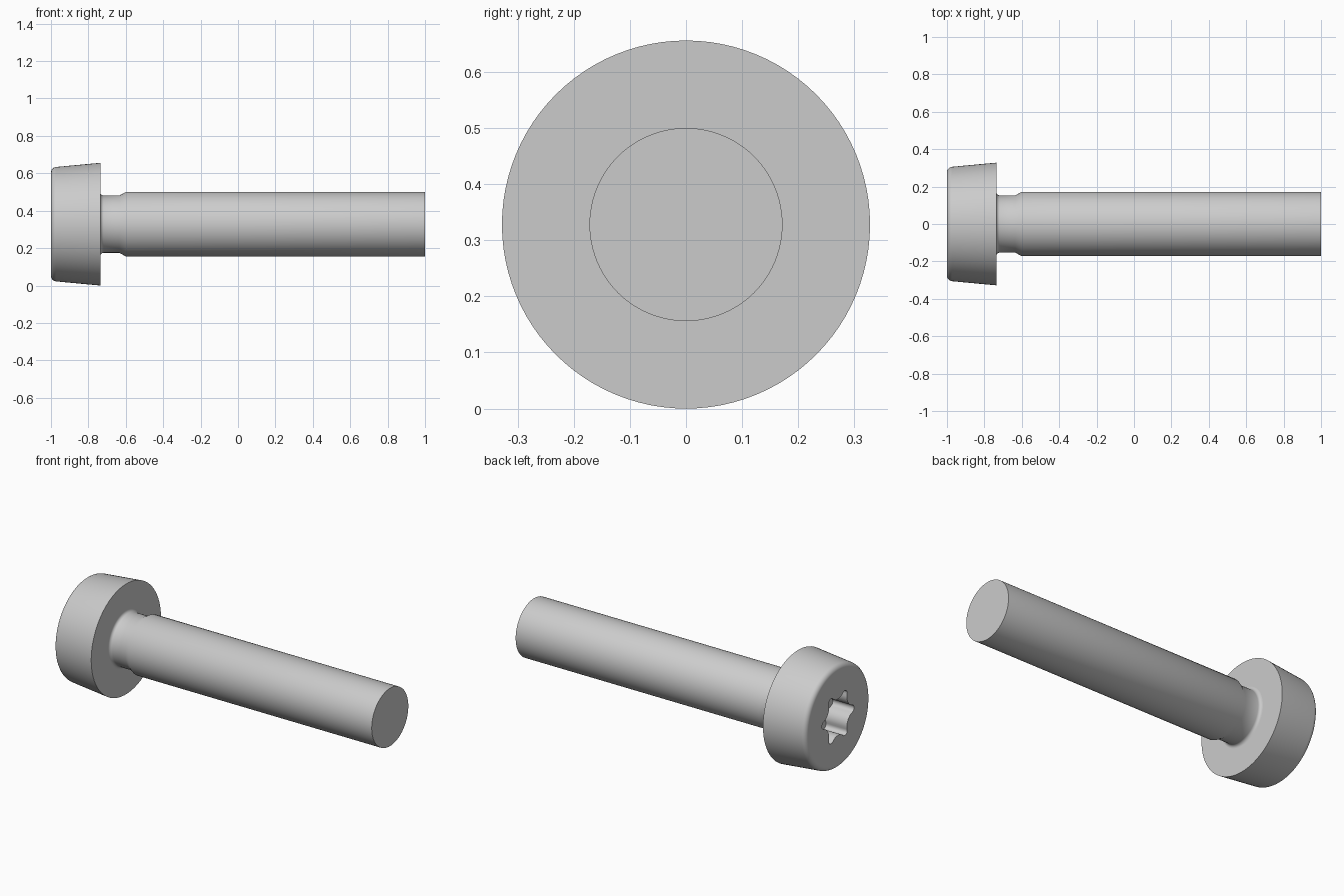
import bpy, bmesh
from math import sin, cos, pi, radians, hypot, atan2

if "Cube" in bpy.data.objects:
    bpy.data.objects.remove(bpy.data.objects["Cube"])

SEG = 96
AXIS_Z = 0.328

steel = bpy.data.materials.new("steel_grey")
steel.use_nodes = True
GREY = (0.6, 0.6, 0.6, 1)
steel.diffuse_color = GREY
steel.node_tree.nodes["Principled BSDF"].inputs["Base Color"].default_value = GREY


def circle(r):
    return [(r * cos(2 * pi * i / SEG), r * sin(2 * pi * i / SEG)) for i in range(SEG)]


def arc(cx, cy, r, start, end, n):
    return [(cx + r * cos(start + (end - start) * i / n),
             cy + r * sin(start + (end - start) * i / n)) for i in range(n + 1)]


def star(tip=0.151, lobe_r=0.0227, flute_c=0.175):
    """Six-lobed outline: convex lobe arcs joined by tangent concave flutes."""
    lobe_c = tip - lobe_r
    fx, fy = flute_c * cos(pi / 6), flute_c * sin(pi / 6)
    a = atan2(fy, fx - lobe_c)
    flute_r = hypot(fx - lobe_c, fy) - lobe_r
    mid = radians(210)
    half = a + pi - mid
    lobe = arc(lobe_c, 0, lobe_r, -a, a, 8)
    flute = arc(fx, fy, flute_r, mid + half, mid - half, 8)[1:-1]
    pts = []
    for k in range(6):
        c, s = cos(k * pi / 3), sin(k * pi / 3)
        pts += [(x * c - y * s, x * s + y * c) for x, y in lobe + flute]
    return pts[4:] + pts[:4]      # start at the tip of a lobe


def skin(name, sections, cap_start=False, cap_end=False):
    """Join outlines placed along x into one surface."""
    bm = bmesh.new()
    rings = [[bm.verts.new((x, y, z + AXIS_Z)) for y, z in pts] for x, pts in sections]
    for a, b in zip(rings, rings[1:]):
        for i in range(SEG):
            j = (i + 1) % SEG
            bm.faces.new((a[i], a[j], b[j], b[i]))
    if cap_start:
        bm.faces.new(rings[0][::-1])
    if cap_end:
        bm.faces.new(rings[-1])
    mesh = bpy.data.meshes.new(name)
    bm.to_mesh(mesh)
    bm.free()
    mesh.materials.append(steel)
    ob = bpy.data.objects.new(name, mesh)
    bpy.context.collection.objects.link(ob)
    bpy.ops.object.select_all(action='DESELECT')
    ob.select_set(True)
    bpy.context.view_layer.objects.active = ob
    bpy.ops.object.shade_smooth_by_angle(angle=radians(35))
    return ob


# Head: star recess, rounded front rim, tapered side, flat underside
rim = arc(-0.97, 0.276, 0.03, pi, radians(95), 8)
outline = rim + [(-0.736, 0.328), (-0.736, 0.17)]
skin("head", [(-0.86, star()), (-1, star())] + [(x, circle(r)) for x, r in outline],
     cap_start=True)

# Shank: fillet under the head, narrow neck, cone up to the full diameter
fillet = arc(-0.718, 0.171, 0.018, pi, 1.5 * pi, 6)
body = fillet + [(-0.635, 0.153), (-0.6, 0.172), (1, 0.172)]
skin("shank", [(x, circle(r)) for x, r in body], cap_end=True)
